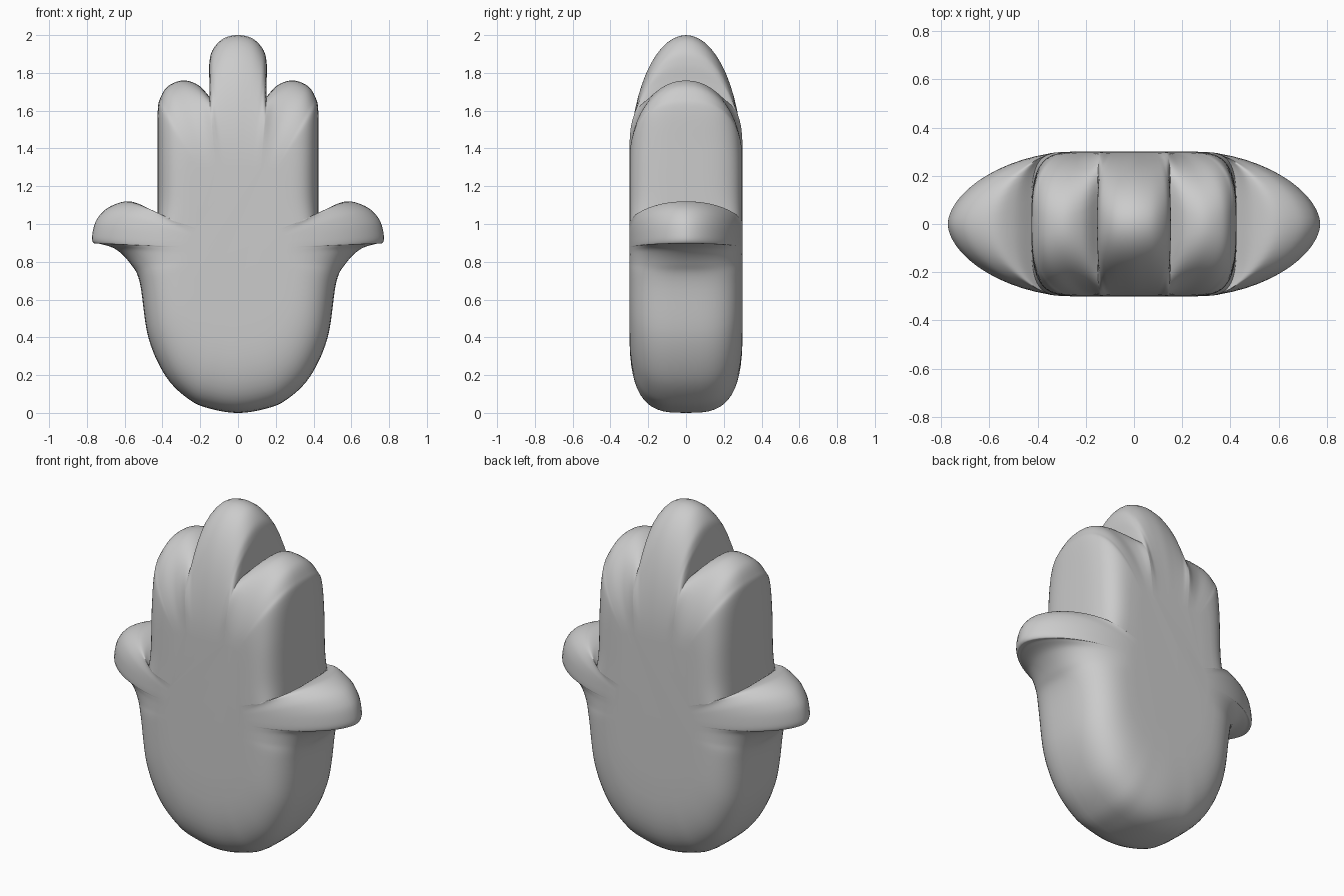
import bpy, bmesh, math

HALF = 0.30      # half thickness of the hand
STEPS = 6        # samples between outline points
RINGS = 28       # rings from back face to front face

# Right half of the outline, bottom to top:
# edge x, edge z, inner x, inner z, roundness (1 = ellipse, less = boxier)
palm = [
    (0.00, 0.00, 0.00, 0.50, 0.62), (0.13, 0.018, 0.05, 0.51, 0.62),
    (0.25, 0.065, 0.10, 0.52, 0.62), (0.38, 0.19, 0.17, 0.55, 0.64),
    (0.475, 0.40, 0.22, 0.62, 0.66), (0.52, 0.69, 0.24, 0.75, 0.68),
    (0.57, 0.79, 0.25, 0.80, 0.85), (0.645, 0.865, 0.255, 0.84, 1.0),
    (0.73, 0.895, 0.26, 0.87, 1.1), (0.765, 0.90, 0.26, 0.88, 1.12),
    (0.772, 0.94, 0.26, 0.90, 1.12), (0.75, 1.02, 0.255, 0.92, 1.1),
    (0.69, 1.085, 0.25, 0.935, 1.05), (0.59, 1.12, 0.24, 0.95, 0.95),
    (0.50, 1.095, 0.23, 0.965, 0.7), (0.425, 1.04, 0.22, 0.98, 0.45)]
side_finger = [
    (0.425, 1.04, 0.22, 0.98, 0.45), (0.425, 1.15, 0.22, 1.10, 0.55),
    (0.425, 1.40, 0.21, 1.24, 0.58), (0.425, 1.60, 0.20, 1.28, 0.68),
    (0.41, 1.67, 0.19, 1.29, 0.78), (0.37, 1.73, 0.18, 1.295, 0.88),
    (0.29, 1.76, 0.16, 1.30, 0.95), (0.21, 1.735, 0.14, 1.30, 0.8),
    (0.152, 1.675, 0.12, 1.30, 0.5)]
middle_finger = [
    (0.152, 1.675, 0.12, 1.30, 0.5), (0.152, 1.76, 0.10, 1.30, 0.68),
    (0.152, 1.85, 0.08, 1.30, 0.86), (0.135, 1.92, 0.06, 1.30, 0.95),
    (0.08, 1.98, 0.03, 1.30, 1.0), (0.00, 2.00, 0.00, 1.30, 1.0)]


def flip(points):
    return [(-p[0], p[1], -p[2], p[3], p[4]) for p in reversed(points)]


def spline(points):
    """Smooth curve through the points, leaving the last one out."""
    ext = [points[0]] + points + [points[-1]]
    out = []
    for a, b, c, d in zip(ext, ext[1:], ext[2:], ext[3:]):
        for s in range(STEPS):
            t = s / STEPS
            out.append([0.5 * (2 * q + (r - p) * t + (2 * p - 5 * q + 4 * r - u) * t * t
                               + (3 * q - p - 3 * r + u) * t ** 3)
                        for p, q, r, u in zip(a, b, c, d)])
    return out


# Closed outline, made of smooth runs meeting in sharp creases between fingers
runs = [flip(palm)[:-1] + palm, side_finger,
        middle_finger + flip(middle_finger)[1:], flip(side_finger)]
outline = [p for run in runs for p in spline(run)]

# Loft: rounded cross-sections from the back face, around the edge, to the front
bm = bmesh.new()
rings = []
for k in range(RINGS + 1):
    a = math.pi * (k / RINGS - 0.5)
    ca, sa = max(math.cos(a), 0.0), abs(math.sin(a))
    if k in (0, RINGS):
        ca = 0.0
    ring = []
    for x, z, qx, qz, e in outline:
        w = ca ** e
        y = math.copysign(HALF * sa ** e, a)
        ring.append(bm.verts.new((qx + (x - qx) * w, y, qz + (z - qz) * w)))
    rings.append(ring)
n = len(outline)
for lo, hi in zip(rings, rings[1:]):
    for i in range(n):
        j = (i + 1) % n
        bm.faces.new((lo[i], lo[j], hi[j], hi[i]))
bm.faces.new(rings[0])
bm.faces.new(rings[-1])
bmesh.ops.remove_doubles(bm, verts=bm.verts, dist=0.0002)
bmesh.ops.recalc_face_normals(bm, faces=bm.faces)

mesh = bpy.data.meshes.new("open_hand")
bm.to_mesh(mesh)
bm.free()
hand = bpy.data.objects.new("open_hand", mesh)
bpy.context.collection.objects.link(hand)
bpy.context.view_layer.objects.active = hand
hand.select_set(True)
bpy.ops.object.shade_smooth_by_angle(angle=math.radians(45))
